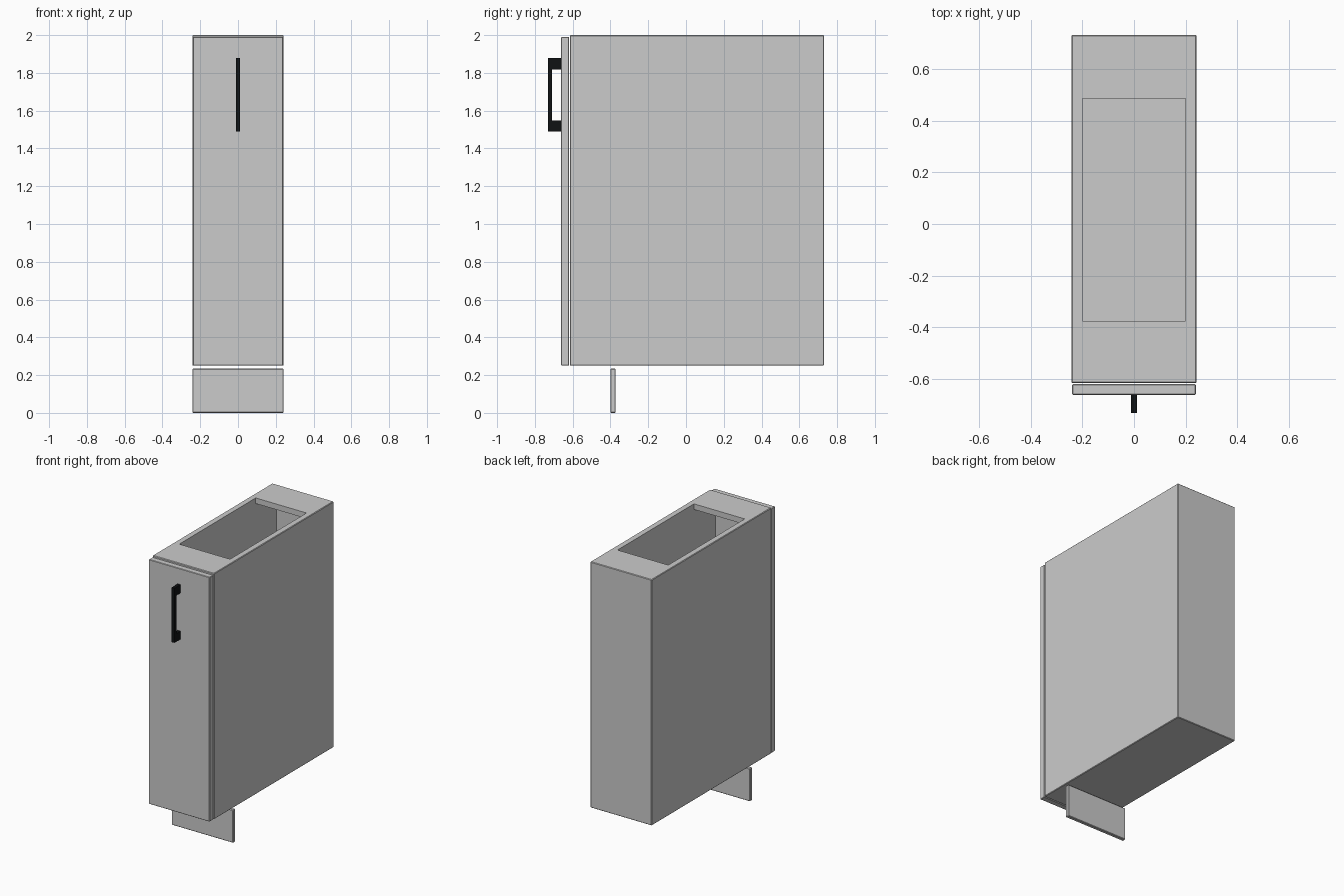
import bpy

if "Cube" in bpy.data.objects:
    bpy.data.objects.remove(bpy.data.objects["Cube"])


def box(name, x, y, z, bevel=0.0, mat=None):
    """Axis-aligned box from (min, max) ranges, with an optional small chamfer."""
    bpy.ops.mesh.primitive_cube_add(
        size=1, location=[(r[0] + r[1]) / 2 for r in (x, y, z)])
    ob = bpy.context.object
    ob.name = name
    ob.scale = [r[1] - r[0] for r in (x, y, z)]
    bpy.ops.object.transform_apply(location=False, rotation=False, scale=True)
    if bevel:
        mod = ob.modifiers.new("chamfer", 'BEVEL')
        mod.width = bevel
        mod.segments = 1
    if mat:
        ob.data.materials.append(mat)
    return ob


def cut(target, cutter):
    """Subtract cutter from target and remove the cutter."""
    mod = target.modifiers.new("cut", 'BOOLEAN')
    mod.operation = 'DIFFERENCE'
    mod.solver = 'EXACT'
    mod.object = cutter
    bpy.context.view_layer.objects.active = target
    for m in list(target.modifiers):
        bpy.ops.object.modifier_apply(modifier=m.name)
    bpy.data.objects.remove(cutter)


# Cabinet carcass: hollow, open at the front, with a window between top rails
carcass = box("cabinet_carcass", (-0.242, 0.242), (-0.615, 0.731), (0.25, 2.0), 0.004)
cut(carcass, box("cavity", (-0.2, 0.2), (-0.8, 0.718), (0.29, 1.96)))
cut(carcass, box("top_window", (-0.2, 0.2), (-0.375, 0.485), (1.9, 2.1)))

# Door panel and recessed toe kick
box("door", (-0.239, 0.239), (-0.661, -0.619), (0.25, 1.99), 0.003)
box("toe_kick", (-0.242, 0.242), (-0.4, -0.373), (0.0, 0.234), 0.004)

# Black pull handle: one C-shaped profile extruded across x
black = bpy.data.materials.new("handle_black")
black.diffuse_color = (0.005, 0.006, 0.007, 1)
black.use_nodes = True
black.node_tree.nodes["Principled BSDF"].inputs["Base Color"].default_value = black.diffuse_color
profile = [(-0.661, 1.878), (-0.731, 1.878), (-0.731, 1.489), (-0.661, 1.489),
           (-0.661, 1.547), (-0.710, 1.547), (-0.710, 1.818), (-0.661, 1.818)]
w, n = 0.011, len(profile)
verts = [(x, y, z) for x in (-w, w) for y, z in profile]
faces = [[i, (i + 1) % n, (i + 1) % n + n, i + n] for i in range(n)]
faces += [list(range(n))[::-1], list(range(n, 2 * n))]
mesh = bpy.data.meshes.new("handle")
mesh.from_pydata(verts, [], faces)
mesh.materials.append(black)
handle = bpy.data.objects.new("handle", mesh)
bpy.context.collection.objects.link(handle)

# Consistent outward normals on the handle
bpy.ops.object.select_all(action='DESELECT')
handle.select_set(True)
bpy.context.view_layer.objects.active = handle
bpy.ops.object.mode_set(mode='EDIT')
bpy.ops.mesh.select_all(action='SELECT')
bpy.ops.mesh.normals_make_consistent(inside=False)
bpy.ops.object.mode_set(mode='OBJECT')
